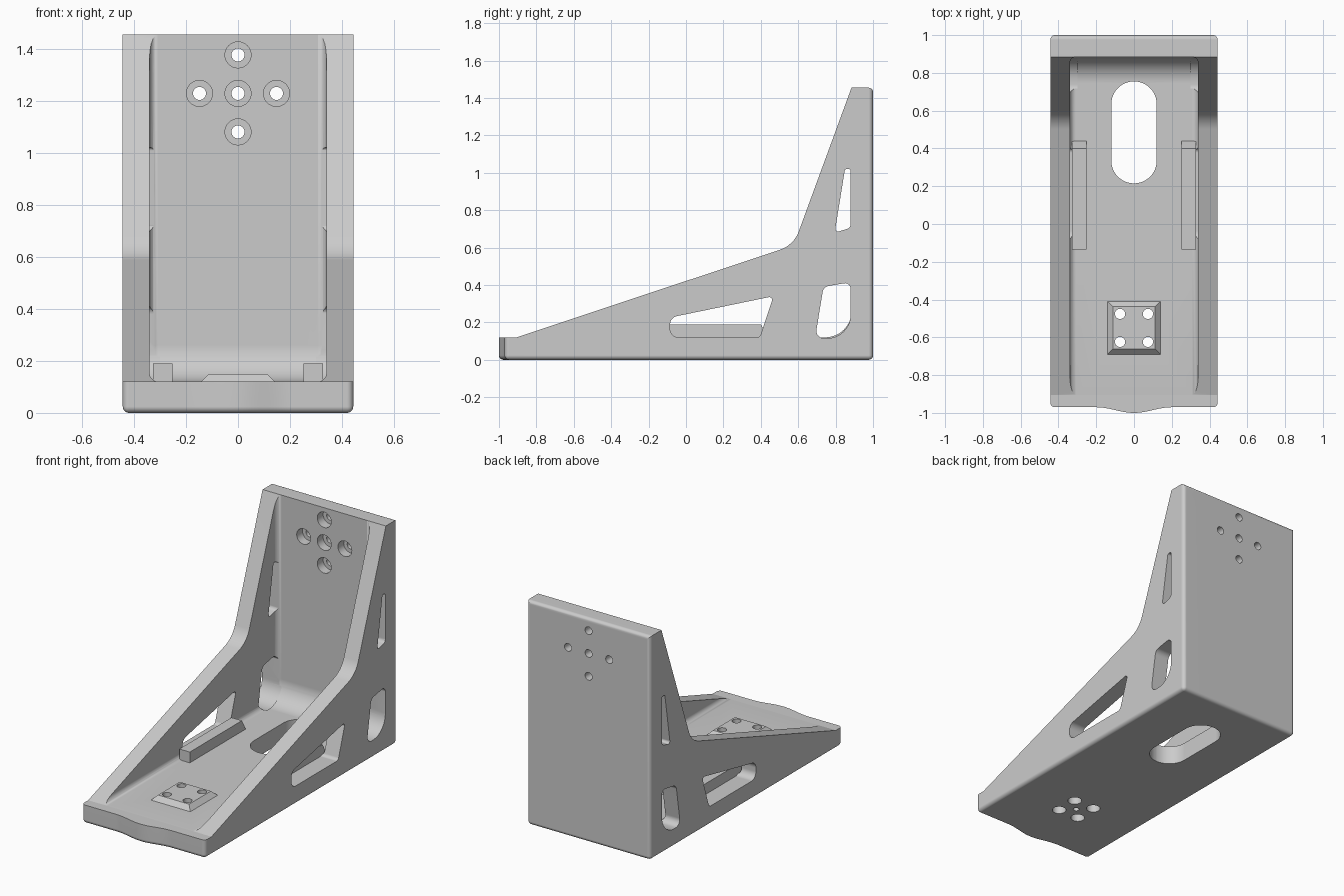
import bpy, bmesh, math
from mathutils import Vector

if "Cube" in bpy.data.objects:
    bpy.data.objects.remove(bpy.data.objects["Cube"], do_unlink=True)

grey = bpy.data.materials.new("plain grey")
grey.use_nodes = True
COLOUR = (0.6, 0.6, 0.6, 1)
grey.diffuse_color = COLOUR
grey.node_tree.nodes["Principled BSDF"].inputs["Base Color"].default_value = COLOUR

HALF, INNER = 0.443, 0.34      # outer and inner half widths
FLOOR, BACK = 0.12, 0.885      # floor height and back plate face
TOP = 1.455


def rounded(corners, steps=8):
    """Outline from (u, v, radius) corners, each rounded by an arc."""
    out = []
    n = len(corners)
    for i, (u, v, r) in enumerate(corners):
        p = Vector((u, v))
        if r == 0:
            out.append(p)
            continue
        a = (Vector(corners[i - 1][:2]) - p).normalized()
        b = (Vector(corners[(i + 1) % n][:2]) - p).normalized()
        half = a.angle(b) / 2
        centre = p + (a + b).normalized() * (r / math.sin(half))
        start = p + a * (r / math.tan(half)) - centre
        end = p + b * (r / math.tan(half)) - centre
        turn = start.angle_signed(end)
        for k in range(steps + 1):
            t = -turn * k / steps
            out.append(centre + Vector((start.x * math.cos(t) - start.y * math.sin(t),
                                        start.x * math.sin(t) + start.y * math.cos(t))))
    return out


def prism(name, outline, axis, lo, hi, bevel_rule=None, radius=0.0):
    """Extrude an outline along x, y or z, optionally rounding chosen edges."""
    place = {"x": lambda p, d: (d, p[0], p[1]),
             "y": lambda p, d: (p[0], d, p[1]),
             "z": lambda p, d: (p[0], p[1], d)}[axis]
    bm = bmesh.new()
    cap = bm.faces.new([bm.verts.new(place(p, lo)) for p in outline])
    ext = bmesh.ops.extrude_face_region(bm, geom=[cap], use_keep_orig=True)
    shift = Vector(place((0, 0), hi - lo))
    bmesh.ops.translate(bm, vec=shift,
                        verts=[g for g in ext["geom"] if isinstance(g, bmesh.types.BMVert)])
    bmesh.ops.recalc_face_normals(bm, faces=bm.faces)
    if bevel_rule:
        edges = [e for e in bm.edges if bevel_rule(e.verts[0].co, e.verts[1].co)]
        bmesh.ops.bevel(bm, geom=edges, offset=radius, segments=5, profile=0.5,
                        affect="EDGES", clamp_overlap=False)
        bmesh.ops.recalc_face_normals(bm, faces=bm.faces)
    mesh = bpy.data.meshes.new(name)
    bm.to_mesh(mesh)
    bm.free()
    mesh.materials.append(grey)
    ob = bpy.data.objects.new(name, mesh)
    bpy.context.collection.objects.link(ob)
    return ob


def combine(tool, operation="DIFFERENCE"):
    """Apply a boolean to the bracket and discard the tool."""
    bpy.context.view_layer.objects.active = bracket
    mod = bracket.modifiers.new("boolean", "BOOLEAN")
    mod.operation, mod.solver, mod.object = operation, "EXACT", tool
    bpy.ops.object.modifier_apply(modifier=mod.name)
    bpy.data.objects.remove(tool, do_unlink=True)


def hole(u, v, r, axis, lo, hi):
    ring = [(u + r * math.cos(k * math.tau / 32), v + r * math.sin(k * math.tau / 32))
            for k in range(32)]
    combine(prism("hole", ring, axis, lo, hi))


# Solid block with a gentle bulge on its front edge
bulge = [(0.2 * k / 12, -0.97 - 0.015 * (1 + math.cos(math.pi * k / 12)))
         for k in range(-12, 13)]
plan = [(-HALF, -0.97)] + bulge + [(HALF, -0.97), (HALF, 1), (-HALF, 1)]


def outer_edge(a, b):
    bottom = a.z < 0.001 and b.z < 0.001
    upright = abs(a.z - b.z) > 1 and abs(a.x) > 0.4
    back_top = a.y > 0.99 and b.y > 0.99 and a.z > 1 and b.z > 1
    return bottom or upright or back_top


bracket = prism("angle_bracket", plan, "z", 0, TOP, outer_edge, 0.024)

# Sloping top line of the side walls
combine(prism("slope", rounded([(-1.2, FLOOR, 0), (-0.905, FLOOR, 0), (0.576, 0.613, 0.16),
                                (0.938, 1.6, 0), (-1.2, 1.6, 0)]), "x", -0.6, 0.6))

# Channel between the walls, with rounded inside corners
combine(prism("channel", rounded([(-1.2, FLOOR, 0), (BACK, FLOOR, 0.14),
                                  (BACK, 1.6, 0), (-1.2, 1.6, 0)], 12), "x", -INNER, INNER,
              lambda a, b: abs(a.x - b.x) < 0.01 and max(a.z, b.z) <= 1.61
              and not (a.y < -1.1 and b.y < -1.1) and not (a.z > 1.5 and b.z > 1.5), 0.033))

# Windows through both side walls
windows = [
    [(-0.085, FLOOR, 0.045), (0.395, FLOOR, 0.025), (0.468, 0.34, 0.015), (-0.085, 0.226, 0.045)],
    [(0.69, 0.115, 0.04), (0.88, 0.115, 0.125), (0.88, 0.415, 0.03), (0.735, 0.39, 0.04)],
    [(0.795, 0.68, 0.015), (0.88, 0.705, 0.025), (0.88, 1.02, 0.012), (0.85, 1.02, 0.012)],
]
for corners in windows:
    for side in (-1, 1):
        lo, hi = sorted((side * 0.3, side * 0.6))
        combine(prism("window", rounded(corners), "x", lo, hi))

# Rails on the floor with a ramped rear end
rail = [(-0.135, 0.1), (0.44, 0.1), (0.44, FLOOR), (0.40, 0.19), (-0.135, 0.19)]
for lo, hi in ((-0.327, -0.252), (0.252, 0.327)):
    combine(prism("rail", rail, "x", lo, hi), "UNION")

# Raised pad with sloping sides
pad = prism("pad", [(-0.17, -0.72), (0.17, -0.72), (0.17, -0.38), (-0.17, -0.38)], "z", 0.09, 0.15)
for v in pad.data.vertices:
    if v.co.z > 0.14:
        v.co.x *= 0.112 / 0.17
        v.co.y = -0.55 + (v.co.y + 0.55) * 0.112 / 0.17
combine(pad, "UNION")

# Slot in the floor
combine(prism("slot", rounded([(-0.12, 0.215, 0.1199), (0.12, 0.215, 0.1199),
                               (0.12, 0.755, 0.1199), (-0.12, 0.755, 0.1199)], 12),
              "z", -0.1, 0.3))

# Pad screw holes, counterbored from below, and a small blind centre hole
for x in (-0.074, 0.074):
    for y in (-0.624, -0.476):
        hole(x, y, 0.027, "z", -0.1, 0.3)
        hole(x, y, 0.042, "z", -0.1, 0.06)
hole(0, -0.55, 0.018, "z", -0.1, 0.07)

# Cross of counterbored holes in the back plate
for x, z in ((0, 1.376), (0, 1.228), (0, 1.08), (-0.148, 1.228), (0.148, 1.228)):
    hole(x, z, 0.025, "y", 0.8, 1.1)
    hole(x, z, 0.05, "y", 0.8, 0.945)

# Smooth rounded edges, crisp corners
bpy.ops.object.select_all(action="DESELECT")
bracket.select_set(True)
bpy.context.view_layer.objects.active = bracket
bpy.ops.object.shade_smooth_by_angle(angle=math.radians(30))
weighted = bracket.modifiers.new("weighted normals", "WEIGHTED_NORMAL")
weighted.keep_sharp = True
